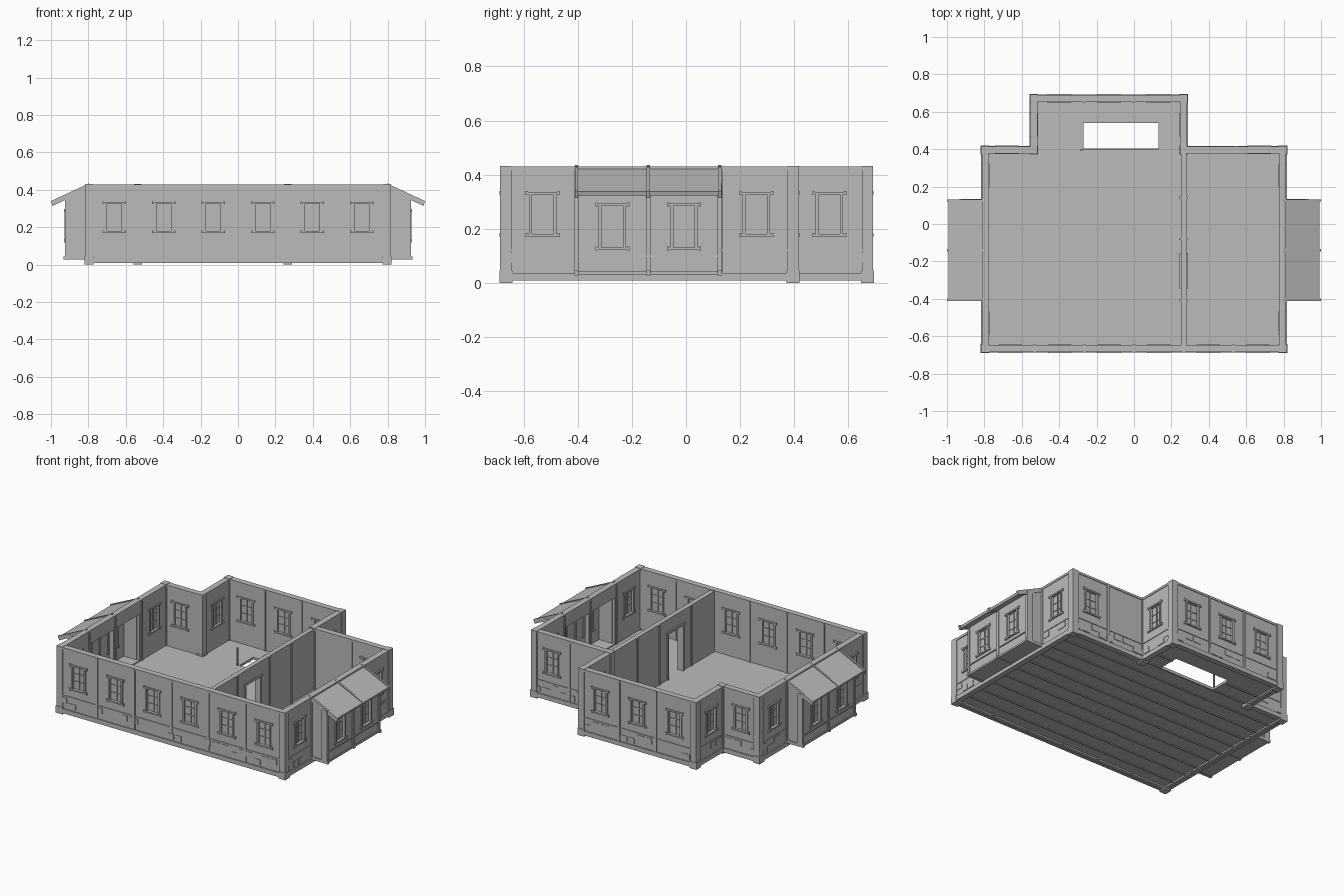
import bpy, bmesh, random
from mathutils import Matrix, Vector

random.seed(4)
if "Cube" in bpy.data.objects:
    bpy.data.objects.remove(bpy.data.objects["Cube"], do_unlink=True)

COLOR = (0.5, 0.5, 0.5, 1)
grey = bpy.data.materials.new("plain grey")
grey.use_nodes = True
grey.diffuse_color = COLOR
grey.node_tree.nodes["Principled BSDF"].inputs["Base Color"].default_value = COLOR

TOP = 0.43
THICK = 0.03
PANEL = 0.265


class Part:
    """Collects solids in a local frame: u along, d outward, z up."""

    def __init__(self, name, start=(0, 0), along=(1, 0)):
        self.name, self.bm = name, bmesh.new()
        a = Vector((*along, 0)).normalized()
        n = Vector((a.y, -a.x, 0))
        self.m = Matrix((a, n, (0, 0, 1))).transposed().to_4x4()
        self.m.translation = (*start, 0)

    def box(self, u0, u1, d0, d1, z0, z1):
        mid = Vector((u0 + u1, d0 + d1, z0 + z1)) / 2
        size = Matrix.Diagonal((u1 - u0, d1 - d0, z1 - z0, 1))
        bmesh.ops.create_cube(self.bm, size=1, matrix=self.m @ Matrix.Translation(mid) @ size)

    def prism(self, profile, u0, u1):
        """Extrude a (d, z) outline between u0 and u1."""
        ends = [[self.bm.verts.new(self.m @ Vector((u, d, z))) for d, z in profile] for u in (u0, u1)]
        for ring in ends:
            self.bm.faces.new(ring)
        for i in range(len(profile)):
            j = (i + 1) % len(profile)
            self.bm.faces.new((ends[0][i], ends[0][j], ends[1][j], ends[1][i]))

    def finish(self):
        bmesh.ops.recalc_face_normals(self.bm, faces=self.bm.faces)
        mesh = bpy.data.meshes.new(self.name)
        self.bm.to_mesh(mesh)
        self.bm.free()
        mesh.materials.append(grey)
        obj = bpy.data.objects.new(self.name, mesh)
        bpy.context.collection.objects.link(obj)


def pierced_wall(p, u0, u1, z0, z1, holes):
    """Wall made of strips left around (centre, half width, low, high) holes."""
    edge = u0
    for c, w, low, high in sorted(holes):
        p.box(edge, c - w, -THICK, 0, z0, z1)
        if low > z0:
            p.box(c - w, c + w, -THICK, 0, z0, low)
        p.box(c - w, c + w, -THICK, 0, high, z1)
        edge = c + w
    p.box(edge, u1, -THICK, 0, z0, z1)


def window(p, c, w, low, high):
    # glass pane and crossing bars
    p.box(c - w, c + w, -0.019, -0.011, low, high)
    p.box(c - 0.003, c + 0.003, -0.024, -0.006, low, high)
    for t in (1 / 3, 2 / 3):
        z = low + (high - low) * t
        p.box(c - w, c + w, -0.023, -0.007, z - 0.002, z + 0.002)
    # casing on both faces, with wider head and sill
    for d0, d1 in ((-THICK - 0.005, -THICK + 0.004), (-0.004, 0.007)):
        for s in (-1, 1):
            a, b = sorted((c + s * (w - 0.003), c + s * (w + 0.009)))
            p.box(a, b, d0, d1, low, high)
        for z in (low - 0.008, high):
            p.box(c - w - 0.018, c + w + 0.018, d0 - 0.002, d1 + 0.002, z, z + 0.009)
            for s in (-1, 1):
                e = c + s * (w + 0.017)
                p.box(e - 0.004, e + 0.004, d0 - 0.002, d1 + 0.002, z - 0.003, z + 0.012)


def stonework(p, u0, u1):
    # low relief blocks below the windows
    u = u0 + 0.02
    while u < u1 - 0.06:
        w = random.uniform(0.035, 0.07)
        if random.random() < 0.75:
            low = random.choice((0.045, 0.075))
            p.box(u, u + w, -0.004, 0.003, low, low + 0.035)
        u += w + 0.012


def outer_wall(name, start, end, windows, posts, bay=None):
    a, b = Vector(start), Vector(end)
    length = (b - a).length
    p = Part(name, start, b - a)
    wins = [(c, 0.042, 0.18, 0.327) for c in windows]
    doors = [(bay + s * PANEL / 2, 0.118, 0.035, 0.34) for s in (-1, 1)] if bay else []
    pierced_wall(p, 0, length, 0.01, TOP - 0.012, wins + doors)
    for w in wins:
        window(p, *w)
    p.box(0, length, -THICK - 0.004, 0.004, TOP - 0.014, TOP)
    spans = [(0, bay - PANEL), (bay + PANEL, length)] if bay else [(0, length)]
    p.box(0, length, -0.01, 0.008, 0.008, 0.036)
    for s in spans:
        p.box(*s, -0.004, 0.004, 0.117, 0.123)
        stonework(p, *s)
    for u in posts:
        p.box(u - 0.007, u + 0.007, -THICK - 0.006, 0.006, 0.012, TOP - 0.002)
    p.finish()


# outer walls, anticlockwise round the plan
X, FRONT, BACK, REAR, WL, WR = 0.81, -0.68, 0.41, 0.685, -0.55, 0.28
bays = [X + PANEL * (i - 2.5) for i in range(6)]
bay_y = -0.14
outer_wall("front_wall", (-X, FRONT), (X, FRONT), bays, [X + PANEL * i for i in range(-2, 3)])
outer_wall("left_wall", (X, FRONT), (X, BACK), [0.15, 0.94], [0.275, 0.54, 0.81], bay_y - FRONT)
outer_wall("back_left_wall", (X, BACK), (WR, BACK), [0.14], [PANEL])
outer_wall("wing_left_wall", (WR, BACK), (WR, REAR), [0.12], [])
outer_wall("wing_back_wall", (WR, REAR), (WL, REAR), [0.15, 0.415, 0.68], [0.283, 0.547])
outer_wall("wing_right_wall", (WL, REAR), (WL, BACK), [0.155], [])
outer_wall("back_right_wall", (WL, BACK), (-X, BACK), [0.13], [])
outer_wall("right_wall", (-X, BACK), (-X, FRONT), [0.15, 0.94], [0.28, 0.55, 0.815], BACK - bay_y)

# corner posts and their footing blocks
p = Part("corner_posts")
for x, y, sx, sy in ((-X, FRONT, 1, 1), (X, FRONT, -1, 1), (X, BACK, -1, -1), (WR, BACK, -1, -1),
                     (WR, REAR, -1, -1), (WL, REAR, 1, -1), (WL, BACK, 1, -1), (-X, BACK, 1, -1)):
    cx, cy = x + sx * 0.014, -(y + sy * 0.014)
    p.box(cx - 0.021, cx + 0.021, cy - 0.021, cy + 0.021, 0.02, TOP + 0.002)
    p.box(cx - 0.024, cx + 0.024, cy - 0.024, cy + 0.024, 0, 0.045)
p.finish()

# dividing wall with a doorway
p = Part("dividing_wall", (WR, FRONT), (0, 1))
door = (0.43, 0.075, 0.03, 0.33)
pierced_wall(p, 0.02, BACK - FRONT, 0.03, TOP - 0.005, [door])
for s in (-1, 1):
    e = door[0] + s * (door[1] + 0.004)
    p.box(e - 0.006, e + 0.006, -0.036, 0.006, 0.03, 0.335)
p.box(door[0] - 0.095, door[0] + 0.095, -0.038, 0.008, 0.33, 0.342)
for u in (0.27, 0.6, 0.82):
    p.box(u - 0.006, u + 0.006, -0.036, 0.006, 0.03, TOP - 0.006)
p.finish()

# floor with a stair opening, joists beneath
HX0, HX1, HY0, HY1 = -0.27, 0.13, 0.40, 0.54
p = Part("floor")
for x0, x1, y0, y1 in ((-X, X, FRONT, HY0), (WL, HX0, HY0, REAR), (HX1, WR, HY0, REAR),
                       (HX0, HX1, HY1, REAR), (-X, WL, HY0, BACK), (WR, X, HY0, BACK)):
    p.box(x0, x1, -y1, -y0, 0.02, 0.035)
p.finish()
p = Part("floor_joists")
for i in range(1, 12):
    y = FRONT + i * 0.108
    x0, x1 = (-X, X) if y < BACK else (WL, WR)
    spans = [(x0, HX0), (HX1, x1)] if HY0 < y < HY1 else [(x0, x1)]
    for s in spans:
        p.box(*s, -y - 0.004, -y + 0.004, 0.014, 0.022)
p.finish()
p = Part("stair_post")
p.box(-0.285, -0.275, -0.4, -0.39, 0.03, 0.15)
p.finish()

# projecting bays with lean-to roofs
for side, sign in (("left", 1), ("right", -1)):
    def bay_part(name):
        return Part(f"{side}_bay_{name}", (sign * X, bay_y), (0, sign))

    p = Part(f"{side}_bay_wall", (sign * 0.92, bay_y), (0, sign))
    panes = [(s * PANEL / 2, 0.042, 0.13, 0.285) for s in (-1, 1)]
    pierced_wall(p, -PANEL, PANEL, 0.035, 0.37, panes)
    for w in panes:
        window(p, *w)
    for u in (-PANEL, 0, PANEL):
        p.box(u - 0.008, u + 0.008, -THICK - 0.005, 0.006, 0.035, 0.37)
    p.box(-PANEL, PANEL, -0.004, 0.005, 0.095, 0.101)
    p.finish()

    p = bay_part("cheeks")
    for u in (-PANEL, PANEL - 0.02):
        p.prism([(-0.01, 0.035), (0.11, 0.035), (0.11, 0.366), (-0.01, 0.42)], u, u + 0.02)
    p.finish()

    p = bay_part("floor")
    p.box(-PANEL - 0.004, PANEL + 0.004, -0.03, 0.116, 0.03, 0.042)
    for u in (-PANEL, 0, PANEL):
        p.box(u - 0.008, u + 0.008, -0.02, 0.122, 0.027, 0.045)
    p.finish()

    p = bay_part("roof")
    p.prism([(-0.012, 0.428), (0.182, 0.338), (0.177, 0.323), (-0.012, 0.412)], -PANEL, PANEL)
    for u in (-PANEL, 0, PANEL):
        p.prism([(-0.014, 0.435), (0.19, 0.34), (0.181, 0.314), (-0.014, 0.408)], u - 0.006, u + 0.006)
    p.finish()
